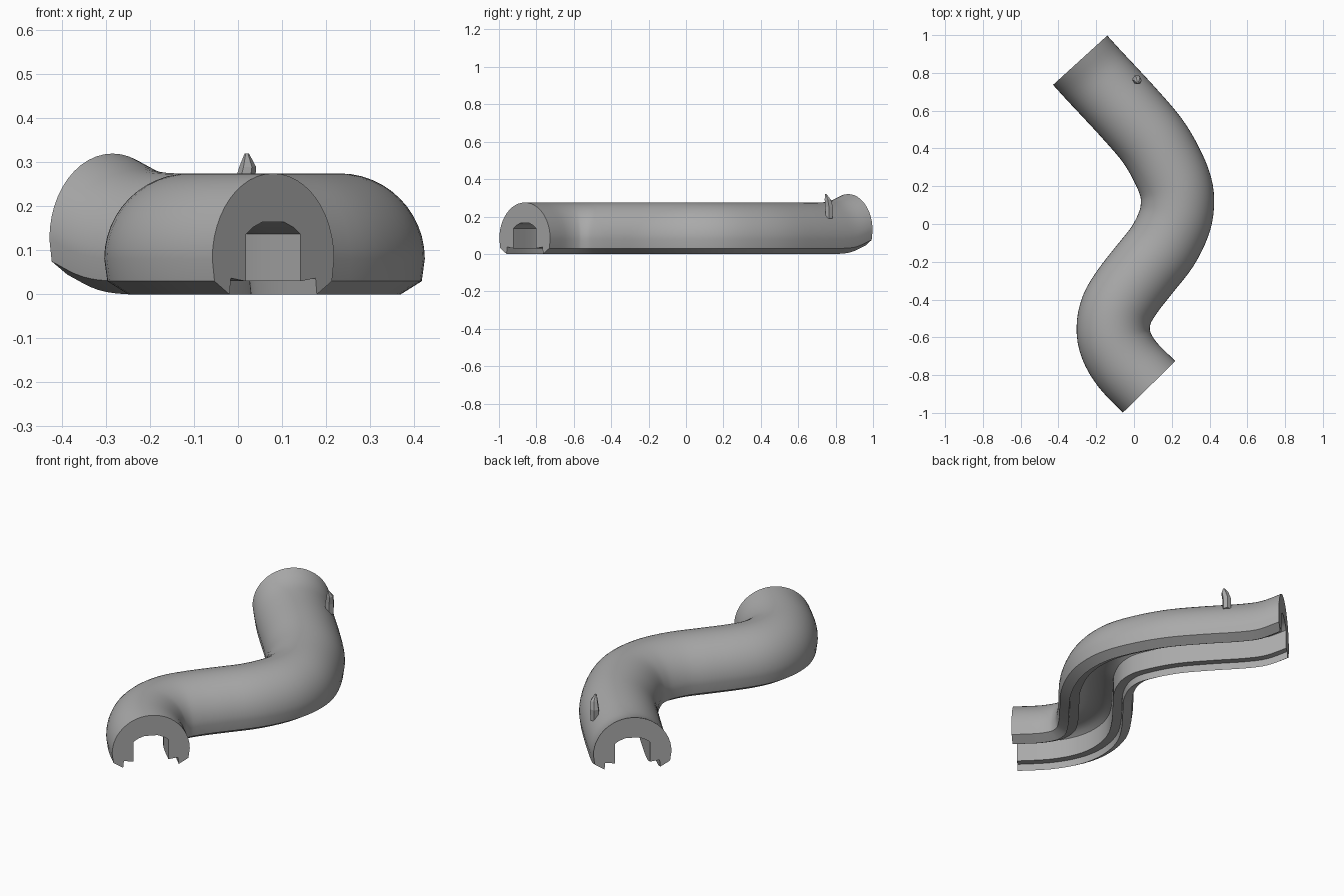
import bpy, bmesh, math
from mathutils import Vector

cube = bpy.data.objects.get("Cube")
if cube:
    bpy.data.objects.remove(cube, do_unlink=True)

grey = bpy.data.materials.new("plain grey")
grey.use_nodes = True
grey.diffuse_color = (0.4, 0.4, 0.4, 1)
grey.node_tree.nodes["Principled BSDF"].inputs["Base Color"].default_value = (0.4, 0.4, 0.4, 1)


def skin(name, rings, smooth):
    """Join matching closed rings into a capped solid."""
    bm = bmesh.new()
    loops = [[bm.verts.new(p) for p in ring] for ring in rings]
    n = len(loops[0])
    for a, b in zip(loops, loops[1:]):
        for i in range(n):
            j = (i + 1) % n
            bm.faces.new((a[i], a[j], b[j], b[i]))
    caps = [bm.faces.new(loops[0]), bm.faces.new(loops[-1][::-1])]
    bmesh.ops.recalc_face_normals(bm, faces=bm.faces)
    bmesh.ops.triangulate(bm, faces=caps)
    mesh = bpy.data.meshes.new(name)
    bm.to_mesh(mesh)
    bm.free()
    mesh.materials.append(grey)
    obj = bpy.data.objects.new(name, mesh)
    bpy.context.collection.objects.link(obj)
    if smooth:
        bpy.ops.object.select_all(action='DESELECT')
        obj.select_set(True)
        bpy.context.view_layer.objects.active = obj
        bpy.ops.object.shade_smooth_by_angle(angle=math.radians(30))
    return obj


def spline(points, steps):
    """Smooth path through the points, with a tangent at each sample."""
    pts = [Vector(p) for p in points]
    pts = [2 * pts[0] - pts[1]] + pts + [2 * pts[-1] - pts[-2]]
    path = []
    for p0, p1, p2, p3 in zip(pts, pts[1:], pts[2:], pts[3:]):
        b, c, d = p2 - p0, 2 * p0 - 5 * p1 + 4 * p2 - p3, 3 * (p1 - p2) + p3 - p0
        for k in range(steps):
            t = k / steps
            path.append((p1 + (b * t + c * t * t + d * t ** 3) / 2,
                         b / 2 + c * t + d * t * t * 1.5))
    path.append((pts[-2], pts[-2] - pts[-3]))
    return path


# Centre line of the winding tunnel, lifted at the back end
centre = [(0.08, -0.862, 0), (-0.03, -0.75, 0), (-0.093, -0.645, 0), (-0.11, -0.55, 0),
          (-0.09, -0.45, 0), (-0.03, -0.35, 0), (0.06, -0.235, 0), (0.15, -0.12, 0),
          (0.21, 0, 0), (0.23, 0.1, 0), (0.22, 0.2, 0), (0.17, 0.32, 0), (0.095, 0.445, 0),
          (-0.02, 0.58, 0), (-0.14, 0.71, 0), (-0.215, 0.79, 0.01), (-0.285, 0.867, 0.045)]

# Half cross-section: round outside, pointed foot, ledge and arched channel
R, AXIS = 0.194, 0.081
outer = [(R * math.sin(a), AXIS + R * math.cos(a))
         for a in (math.radians(7.5 * i) for i in range(1, 13))]
foot = [(0.187, 0.03), (0.139, 0), (0.135, 0.037)]
channel = [(0.087, 0.03), (0.087, 0.137), (0.066, 0.152), (0.033, 0.165)]
half = outer + foot + channel
profile = [(0, AXIS + R)] + half + [(-u, z) for u, z in reversed(half)]

rings = []
for pos, tangent in spline(centre, 4):
    side = Vector((tangent.y, -tangent.x, 0)).normalized()
    rings.append([pos + side * u + Vector((0, 0, z)) for u, z in profile])
skin("winding_tunnel", rings, True)

# Small tapered horn near the back end
horn = [(0.015, 0.765, 0.19, 0.022), (0.015, 0.765, 0.25, 0.024),
        (0.022, 0.758, 0.29, 0.019), (0.02, 0.747, 0.32, 0.005)]
skin("small_horn", [[(x + r * math.cos(i * math.pi / 3), y + r * math.sin(i * math.pi / 3), z)
                     for i in range(6)] for x, y, z, r in horn], False)
